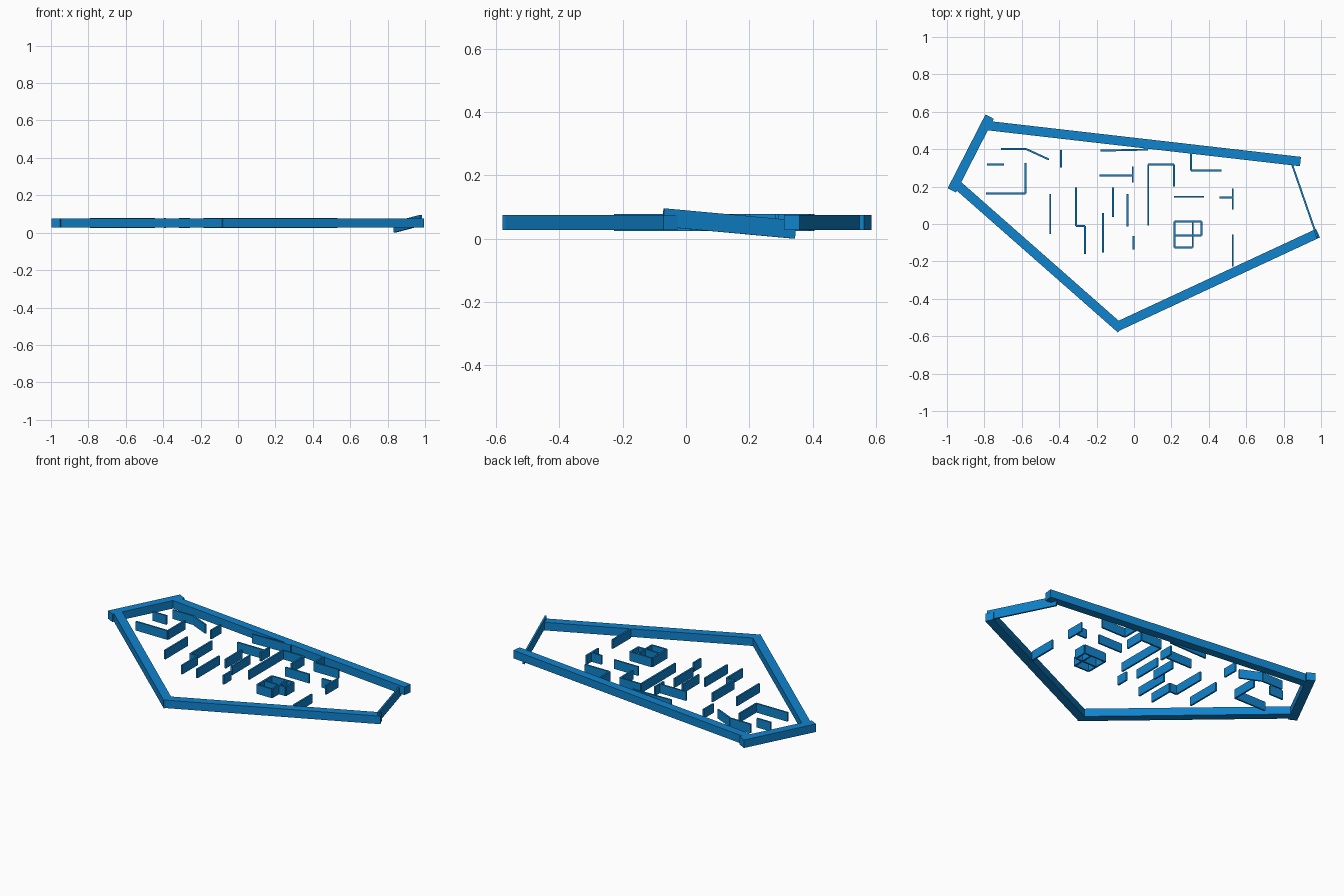
import bpy, math
from mathutils import Vector

blue = bpy.data.materials.new("blue")
blue.diffuse_color = (0.005, 0.23, 0.61, 1)


def wall(name, a, b, width, height):
    """Box running from point a to point b (centre line)."""
    a, b = Vector(a), Vector(b)
    d = b - a
    bpy.ops.mesh.primitive_cube_add(size=1, location=(a + b) / 2)
    ob = bpy.context.object
    ob.name = name
    ob.scale = (d.length, width, height)
    ob.rotation_euler = (0, -math.atan2(d.z, d.xy.length), math.atan2(d.y, d.x))
    ob.data.materials.append(blue)


# Thick perimeter walls
Z = 0.051
for name, a, b in [
    ("back_wall", (-0.808, 0.529), (0.89, 0.334)),
    ("left_wall", (-0.772, 0.574), (-0.974, 0.18)),
    ("front_left_wall", (-0.955, 0.218), (-0.07, -0.561)),
    ("front_right_wall", (-0.098, -0.552), (0.984, -0.049)),
]:
    wall(name, (*a, Z), (*b, Z), 0.05, 0.048)

# Thin sloping gate closing the right side
wall("right_gate", (0.836, 0.345, 0.029), (0.98, -0.072, 0.067), 0.01, 0.058)

# Thin inner partitions, grouped as connected runs of corner points
runs = [
    [(-0.712, 0.4), (-0.575, 0.4), (-0.455, 0.345)],
    [(-0.786, 0.318), (-0.695, 0.318)],
    [(-0.58, 0.326), (-0.58, 0.163), (-0.79, 0.163)],
    [(-0.391, 0.395), (-0.391, 0.302)],
    [(-0.448, 0.16), (-0.448, -0.053)],
    [(-0.31, 0.195), (-0.31, -0.01), (-0.262, -0.01), (-0.262, -0.16)],
    [(-0.166, 0.058), (-0.166, -0.153)],
    [(-0.112, 0.195), (-0.112, 0.038)],
    [(-0.034, 0.16), (-0.034, -0.013)],
    [(-0.002, -0.065), (-0.002, -0.136)],
    [(-0.178, 0.392), (0.074, 0.398)],
    [(-0.185, 0.26), (-0.007, 0.26)],
    [(-0.007, 0.307), (-0.007, 0.223)],
    [(0.076, -0.008), (0.076, 0.318), (0.213, 0.318), (0.213, 0.2)],
    [(0.305, 0.377), (0.305, 0.287), (0.468, 0.287)],
    [(0.213, 0.146), (0.373, 0.146)],
    [(0.458, 0.142), (0.528, 0.142)],
    [(0.528, 0.19), (0.528, 0.077)],
    [(0.528, -0.056), (0.528, -0.228)],
    # Small cell block
    [(0.36, -0.062), (0.36, 0.013), (0.216, 0.013), (0.216, -0.126),
     (0.314, -0.126), (0.314, 0.013)],
    [(0.216, -0.062), (0.36, -0.062)],
]
for i, run in enumerate(runs):
    for j, (a, b) in enumerate(zip(run, run[1:])):
        wall(f"partition_{i}_{j}", (*a, Z), (*b, Z), 0.01, 0.054)
